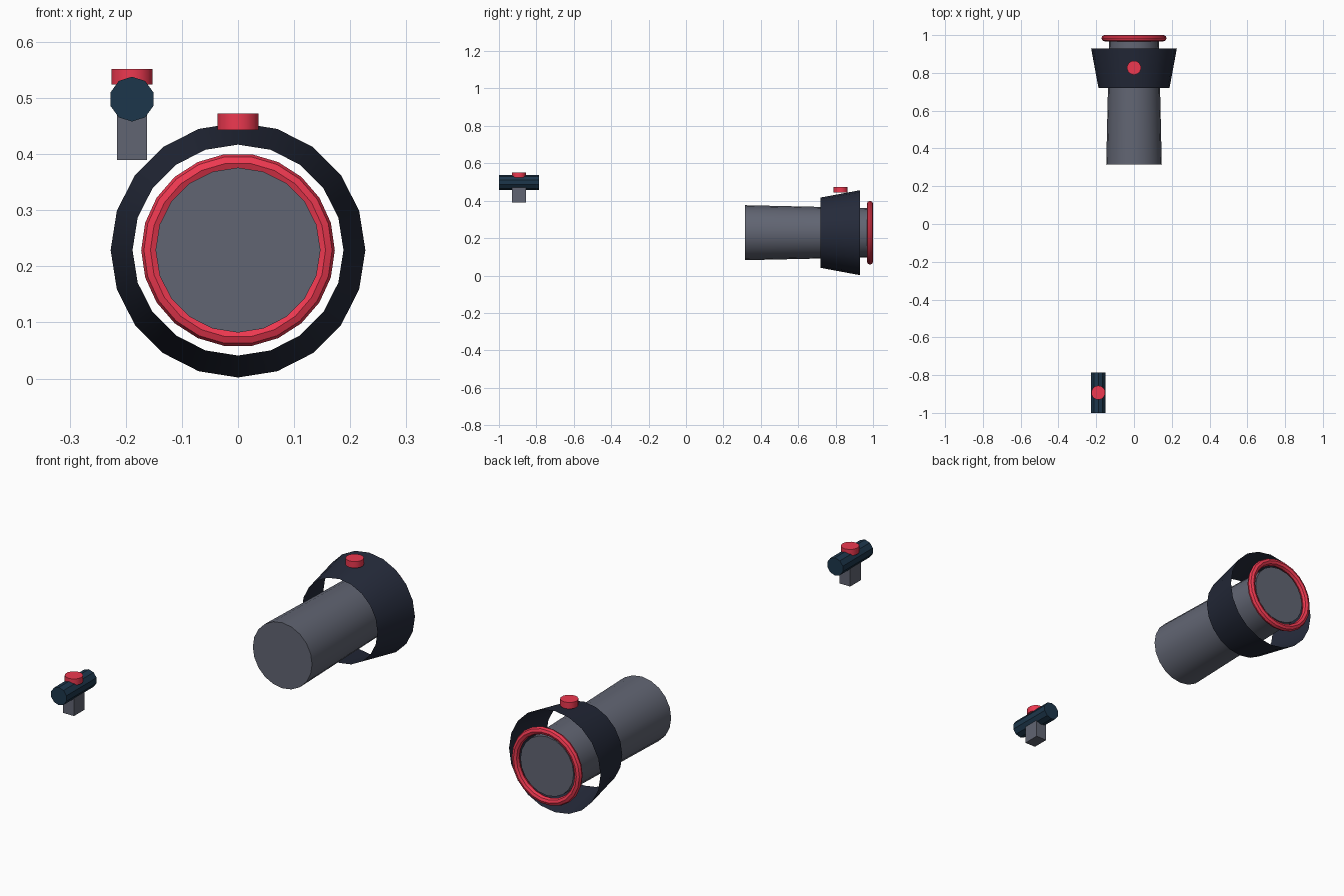
import bpy
from math import radians

if "Cube" in bpy.data.objects:
    bpy.data.objects.remove(bpy.data.objects["Cube"])


def material(name, rgb):
    m = bpy.data.materials.new(name)
    m.diffuse_color = (*rgb, 1)
    m.use_nodes = True
    m.node_tree.nodes["Principled BSDF"].inputs["Base Color"].default_value = m.diffuse_color
    return m


SLATE = material("slate", (0.12, 0.13, 0.17))
DARK = material("dark", (0.018, 0.023, 0.042))
RED = material("red", (0.85, 0.04, 0.08))
NAVY = material("navy", (0.012, 0.037, 0.07))
ALONG_Y = (radians(-90), 0, 0)   # local z points to +y


def finish(name, mat, smooth=True):
    ob = bpy.context.object
    ob.name = name
    ob.data.materials.append(mat)
    if smooth:
        bpy.ops.object.shade_smooth_by_angle(angle=radians(30))
    return ob


def barrel(name, mat, x, z, y0, y1, r0, r1, sides, fill='NGON', smooth=True):
    """Straight or tapered tube running along y."""
    bpy.ops.mesh.primitive_cone_add(vertices=sides, radius1=r0, radius2=r1, depth=y1 - y0,
                                    end_fill_type=fill, location=(x, (y0 + y1) / 2, z),
                                    rotation=ALONG_Y)
    return finish(name, mat, smooth)


def knob(name, x, y, z0, z1):
    bpy.ops.mesh.primitive_cylinder_add(vertices=14, radius=0.0375, depth=z1 - z0,
                                        location=(x, y, (z0 + z1) / 2))
    return finish(name, RED)


# Main barrel, open flared shroud around it, and red end ring
CZ = 0.229
barrel("main_barrel", SLATE, 0, CZ, 0.315, 0.985, 0.147, 0.132, 20)
barrel("flared_shroud", DARK, 0, CZ, 0.72, 0.93, 0.188, 0.227, 20, fill='NOTHING')
bpy.ops.mesh.primitive_torus_add(major_segments=22, minor_segments=8, major_radius=0.156,
                                 minor_radius=0.0165, location=(0, 0.9835, CZ),
                                 rotation=ALONG_Y)
finish("end_ring", RED)
knob("shroud_knob", 0, 0.827, 0.443, 0.472)

# Separate small sight: ten-sided tube, mounting block and knob
SX, SY = -0.189, -0.893
barrel("sight_tube", NAVY, SX, 0.498, -1.0, -0.787, 0.04, 0.04, 10, smooth=False)
bpy.ops.mesh.primitive_cube_add(size=1, location=(SX, SY, 0.4325))
bpy.context.object.scale = (0.054, 0.076, 0.085)
finish("sight_mount", SLATE, smooth=False)
knob("sight_knob", SX, SY, 0.524, 0.552)
